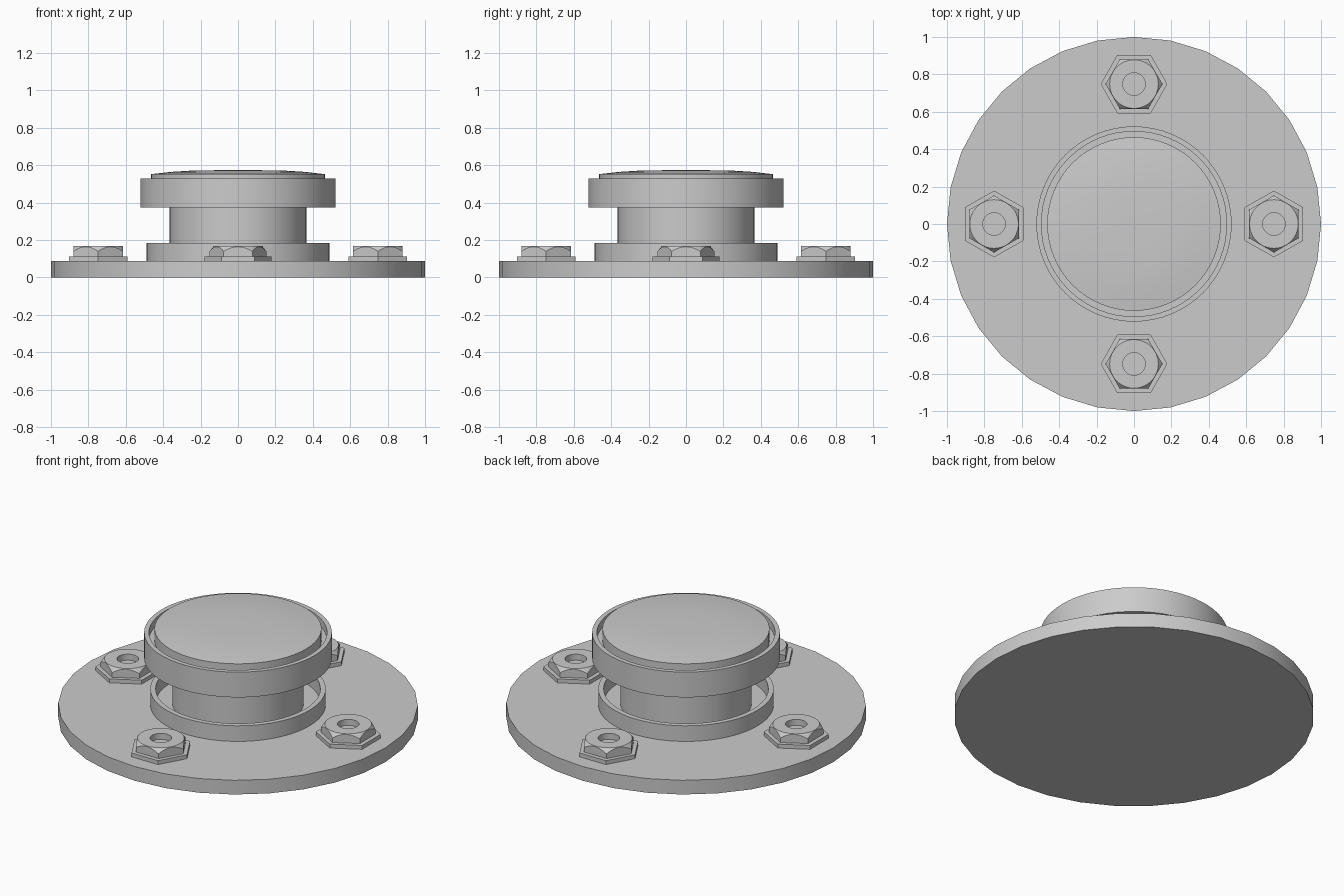
import bpy, bmesh
from math import sin, cos, pi

if "Cube" in bpy.data.objects:
    bpy.data.objects.remove(bpy.data.objects["Cube"])


def finish(name, bm, angle=0.52):
    bmesh.ops.remove_doubles(bm, verts=bm.verts, dist=1e-5)
    bmesh.ops.recalc_face_normals(bm, faces=bm.faces)
    me = bpy.data.meshes.new(name)
    bm.to_mesh(me)
    bm.free()
    ob = bpy.data.objects.new(name, me)
    bpy.context.collection.objects.link(ob)
    bpy.ops.object.select_all(action='DESELECT')
    ob.select_set(True)
    bpy.context.view_layer.objects.active = ob
    bpy.ops.object.shade_smooth_by_angle(angle=angle)
    return ob


def skin(bm, rings):
    # joins rings into a closed solid, capping first and last
    loops = [[bm.verts.new(p) for p in ring] for ring in rings]
    n = len(loops[0])
    for a, b in zip(loops, loops[1:]):
        for i in range(n):
            j = (i + 1) % n
            bm.faces.new((a[i], a[j], b[j], b[i]))
    bm.faces.new(loops[0])
    bm.faces.new(loops[-1])


def circle(r, z, n):
    return [(r * cos(2 * pi * i / n), r * sin(2 * pi * i / n), z) for i in range(n)]


def lathe(name, profile, n=64):
    bm = bmesh.new()
    skin(bm, [circle(r, z, n) for r, z in profile])
    return finish(name, bm)


# base plate
lathe("base_plate", [(1, 0), (1, 0.087)], 32)

# raised collar with a recess around the stem
lathe("collar", [(0.488, 0.08), (0.488, 0.183), (0.458, 0.183), (0.458, 0.095)])

# stem
lathe("stem", [(0.365, 0.08), (0.365, 0.40)])

# button housing with a thin rim
lathe("button_housing", [(0.522, 0.373), (0.522, 0.528), (0.495, 0.528), (0.495, 0.48)])

# domed button
lathe("button", [(0.464, 0.47), (0.464, 0.552), (0.36, 0.564), (0.25, 0.571), (0.12, 0.573), (0.03, 0.573)])


def hex_radius(t, a):
    return a / cos((t + pi / 6) % (pi / 3) - pi / 6)


def nut(name):
    n, a, top = 48, 0.132, 0.167
    ts = [2 * pi * i / n for i in range(n)]
    rs = [hex_radius(t, a) for t in ts]

    # chamfered hexagon with a blind hole
    def ring(z):
        return [(r * cos(t), r * sin(t), z(r)) for r, t in zip(rs, ts)]
    bm = bmesh.new()
    skin(bm, [ring(lambda r: 0.10), ring(lambda r: top - 0.003 - 1.2 * (r - a)),
              circle(0.130, top, n), circle(0.06, top, n), circle(0.06, 0.13, n)])
    return finish(name, bm, 0.4)


def washer(name):
    bm = bmesh.new()
    pts = [(0.181 * cos(pi / 6 + pi / 3 * i), 0.178 * sin(pi / 6 + pi / 3 * i)) for i in range(6)]
    skin(bm, [[(x, y, z) for x, y in pts] for z in (0.08, 0.111)])
    return finish(name, bm)


# four nuts on hexagonal washers
for k in range(4):
    t = k * pi / 2
    for part in (nut(f"nut_{k + 1}"), washer(f"hex_washer_{k + 1}")):
        part.location = (0.748 * cos(t), 0.748 * sin(t), 0)
        part.rotation_euler.z = t
